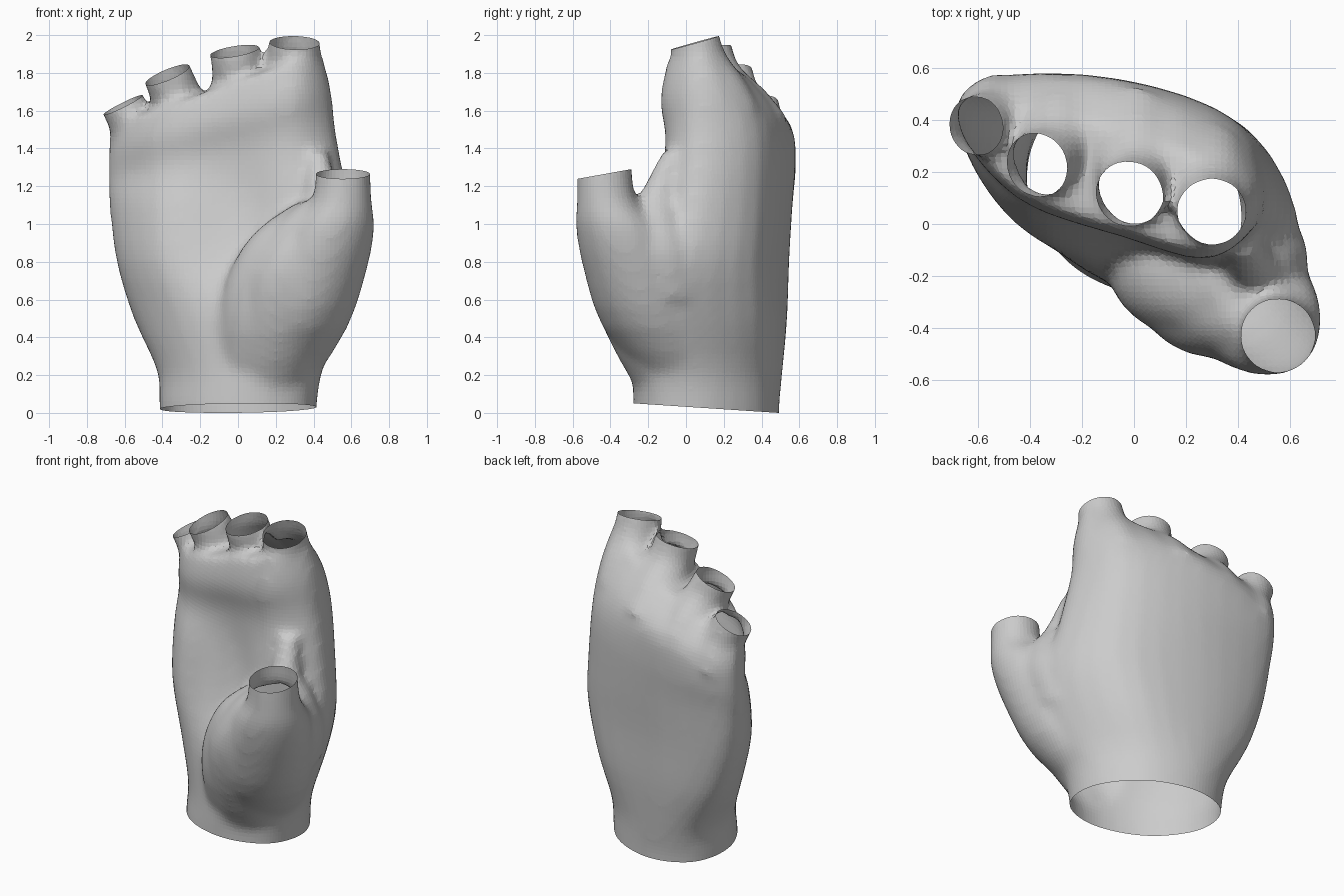
import bpy, bmesh, math
from mathutils import Vector

if "Cube" in bpy.data.objects:
    bpy.data.objects.remove(bpy.data.objects["Cube"])

TAU = 2 * math.pi
bm = bmesh.new()


def spline(a, b, c, d, t):
    return 0.5 * (2 * b + (c - a) * t + (2 * a - 5 * b + 4 * c - d) * t * t
                  + (3 * b - a - 3 * c + d) * t ** 3)


def loft(rings, sub=3):
    """Closed smooth skin through a list of equal-length rings."""
    n, m = len(rings[0]), len(rings)
    fine = []
    for k in range(m - 1):
        q = [rings[min(max(k + o, 0), m - 1)] for o in (-1, 0, 1, 2)]
        for s in range(sub):
            fine.append([spline(*(r[i] for r in q), s / sub) for i in range(n)])
    fine.append(rings[-1])
    vs = [[bm.verts.new(p) for p in r] for r in fine]
    for a, b in zip(vs, vs[1:]):
        for i in range(n):
            j = (i + 1) % n
            bm.faces.new((a[i], a[j], b[j], b[i]))
    bm.faces.new(vs[0][::-1])
    bm.faces.new(vs[-1])


def rounded(pts, z, slope, sub=4):
    """Closed curve through plan points, tilted along x."""
    n, out = len(pts), []
    for i in range(n):
        q = [Vector(pts[(i + k) % n]) for k in (-1, 0, 1, 2)]
        for s in range(sub):
            p = spline(*q, s / sub)
            out.append(Vector((p.x, p.y, z + slope * p.x)))
    return out


def disc(c, r, axis, n=20):
    u = axis.cross(Vector((0, 1, 0))).normalized()
    v = axis.cross(u).normalized()
    return [Vector(c) + r * (math.cos(TAU * k / n) * u + math.sin(TAU * k / n) * v)
            for k in range(n)]


# Palm: plan outlines from wrist to knuckles (height, slope along x, points)
wrist = [(-.337, .393), (-.401, .115), (-.23, -.166), (.075, -.28),
         (.337, -.18), (.401, .095), (.23, .38), (-.075, .495)]
sections = [
    (-.10, 0, wrist), (.04, 0, [(x * 1.03, y) for x, y in wrist]),
    (.22, 0, [(-.36, .43), (-.42, .14), (-.23, -.15), (.09, -.285),
              (.37, -.2), (.44, .07), (.25, .38), (-.09, .51)]),
    (.50, 0, [(-.48, .475), (-.54, .22), (-.32, -.09), (.08, -.29),
              (.38, -.36), (.57, -.1), (.37, .37), (-.1, .53)]),
    (.80, 0, [(-.56, .50), (-.63, .26), (-.405, -.04), (-.02, -.12),
              (.32, -.2), (.635, -.06), (.44, .36), (-.08, .535)]),
    (1.10, 0, [(-.58, .53), (-.67, .33), (-.42, .025), (0, -.04),
               (.32, -.16), (.59, .02), (.42, .38), (-.06, .55)]),
    (1.38, .2, [(-.57, .56), (-.68, .38), (-.43, .10), (-.05, -.01),
                (.3, -.11), (.515, .06), (.395, .385), (-.06, .56)]),
    (1.58, .27, [(-.60, .54), (-.67, .36), (-.44, .09), (-.05, -.05),
                 (.3, -.135), (.49, .06), (.38, .31), (-.08, .535)]),
    (1.76, .35, [(-.61, .47), (-.65, .36), (-.43, .12), (-.05, -.02),
                 (.3, -.10), (.44, .06), (.34, .20), (-.06, .36)]),
]
loft([rounded(p, z, s) for z, s, p in sections])

# Thumb stump, the mound below it, and the web towards the index finger
up = Vector((0, 0, 1))
thumb = [(.17, .02, .12, .2), (.31, -.17, .45, .27), (.42, -.28, .75, .262),
         (.50, -.36, .98, .225), (.55, -.42, 1.13, .158), (.555, -.43, 1.34, .145)]
mound = [(.07, .0, .05, .2), (.13, -.14, .42, .24), (.18, -.18, .7, .245),
         (.27, -.22, .95, .19), (.42, -.24, 1.12, .10)]
filler = [(.14, -.02, .05, .2), (.23, -.17, .42, .255), (.29, -.25, .74, .265),
          (.40, -.30, 1.0, .2), (.48, -.34, 1.13, .12)]
web = [(.44, -.08, .6, .18), (.505, -.13, .85, .17), (.49, -.16, 1.05, .13),
       (.45, -.15, 1.17, .09), (.42, -.07, 1.38, .06)]
for tube in (thumb, mound, filler, web):
    loft([disc(t[:3], t[3], up) for t in tube])

# Finger stumps: rim centre, axis, radius, knuckle behind
fingers = [((.30, .05, 1.96), (.02, -.28, 1), .133, (.29, .25, 1.58)),
           ((-.02, .12, 1.915), (-.17, -.22, 1), .131, (.0, .395, 1.54)),
           ((-.375, .23, 1.79), (-.42, -.25, 1), .128, (-.29, .435, 1.47)),
           ((-.61, .38, 1.63), (-.50, -.12, 1), .117, (-.53, .455, 1.34))]
cuts = [((.555, -.43, 1.265), (0, -.18, 1), .21)]
for c, d, r, k in fingers:
    axis, c, k = Vector(d).normalized(), Vector(c), Vector(k)
    neck = c - axis * .1
    loft([disc(k, r * 1.1, axis), disc(k.lerp(neck, .5), r * 1.16, axis),
          disc(neck, r * 1.05, axis), disc(c + axis * .055, r * 1.02, axis)])
    cuts.append((c, axis, .165))

# Fuse everything into one skin
bmesh.ops.recalc_face_normals(bm, faces=bm.faces)
me = bpy.data.meshes.new("palm")
bm.to_mesh(me)
bm.free()
hand = bpy.data.objects.new("open_palm", me)
bpy.context.collection.objects.link(hand)
rem = hand.modifiers.new("fuse", 'REMESH')
rem.mode = 'VOXEL'
rem.voxel_size = 0.025
sm = hand.modifiers.new("soften", 'SMOOTH')
sm.factor, sm.iterations = 0.5, 14
deps = bpy.context.evaluated_depsgraph_get()
fused = bpy.data.meshes.new_from_object(hand.evaluated_get(deps))
hand.modifiers.clear()
hand.data = fused

# Open the finger, thumb and wrist ends
bm = bmesh.new()
bm.from_mesh(fused)


def cut(faces, co, no):
    geom = set(faces)
    for f in faces:
        geom.update(f.verts)
        geom.update(f.edges)
    bmesh.ops.bisect_plane(bm, geom=list(geom), dist=1e-5, plane_co=co,
                           plane_no=no, clear_outer=True)


for c, d, reach in cuts:
    near = [f for f in bm.faces if (f.calc_center_median() - Vector(c)).length < reach]
    cut(near, Vector(c), Vector(d).normalized())
cut(list(bm.faces), Vector((0, .49, 0)), Vector((0, -.066, -1)))

# Drop any stray inner shells, keep the largest skin
left, best = set(bm.verts), set()
while left:
    stack = [left.pop()]
    island = set(stack)
    while stack:
        for e in stack.pop().link_edges:
            for v in e.verts:
                if v in left:
                    left.discard(v)
                    island.add(v)
                    stack.append(v)
    if len(island) > len(best):
        best = island
bmesh.ops.delete(bm, geom=[v for v in bm.verts if v not in best], context='VERTS')
for f in bm.faces:
    f.smooth = False
bm.to_mesh(fused)
bm.free()
